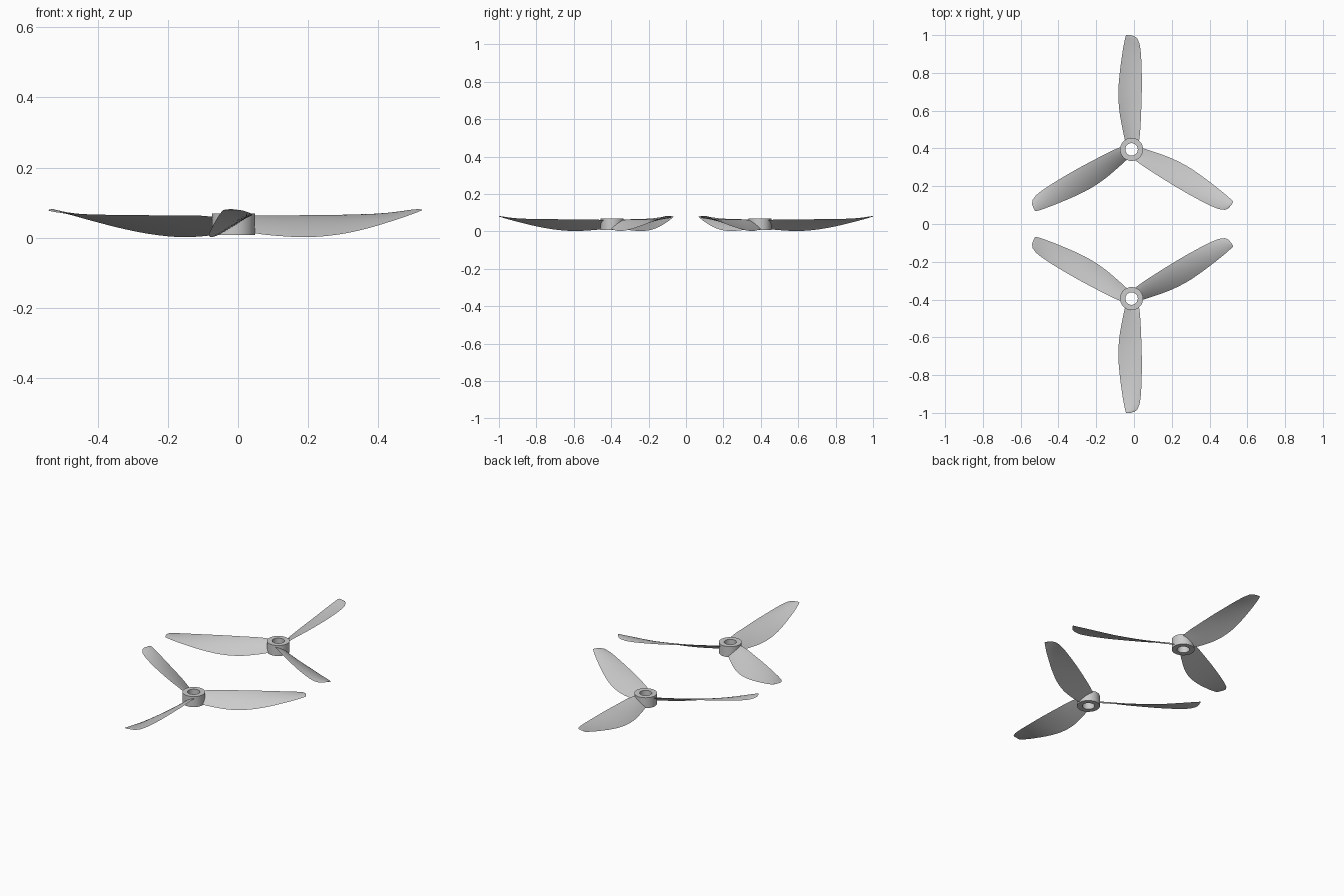
import bpy, bmesh, math

if "Cube" in bpy.data.objects:
    bpy.data.objects.remove(bpy.data.objects["Cube"])

HX, HY = -0.013, 0.395          # hub centre of the rear rotor
# station: radius, trailing offset, trailing z, leading offset, leading z, thickness
STATIONS = [
    (0.045, -0.034, 0.014, 0.040, 0.060, 0.010),
    (0.10, -0.046, 0.007, 0.046, 0.064, 0.009),
    (0.20, -0.064, 0.002, 0.051, 0.064, 0.008),
    (0.30, -0.070, 0.009, 0.054, 0.065, 0.007),
    (0.40, -0.063, 0.026, 0.054, 0.066, 0.006),
    (0.50, -0.050, 0.050, 0.050, 0.069, 0.005),
    (0.56, -0.040, 0.066, 0.042, 0.073, 0.005),
    (0.588, -0.034, 0.074, 0.030, 0.077, 0.004),
    (0.600, -0.031, 0.078, 0.014, 0.079, 0.003),
    (0.605, -0.029, 0.079, -0.010, 0.080, 0.002),
]
CHORD = 10


def spline(p0, p1, p2, p3, t):
    return [0.5 * (2*b + (c - a)*t + (2*a - 5*b + 4*c - d)*t*t + (3*b - a - 3*c + d)*t**3)
            for a, b, c, d in zip(p0, p1, p2, p3)]


def dense_stations():
    out, n = [], len(STATIONS)
    for i in range(n - 1):
        p = [STATIONS[min(max(i + k, 0), n - 1)] for k in (-1, 0, 1, 2)]
        steps = 4 if i < 6 else 1
        out += [spline(*p, s / steps) for s in range(steps)]
    return out + [STATIONS[-1]]


def finish(name, bm):
    bmesh.ops.recalc_face_normals(bm, faces=bm.faces)
    me = bpy.data.meshes.new(name)
    bm.to_mesh(me)
    bm.free()
    ob = bpy.data.objects.new(name, me)
    bpy.context.collection.objects.link(ob)
    bpy.ops.object.select_all(action='DESELECT')
    bpy.context.view_layer.objects.active = ob
    ob.select_set(True)
    bpy.ops.object.shade_smooth_by_angle(angle=math.radians(35))


def loft(bm, rings, closed):
    n = len(rings)
    for i in range(n if closed else n - 1):
        a, b = rings[i], rings[(i + 1) % n]
        for j in range(len(a)):
            k = (j + 1) % len(a)
            bm.faces.new((a[j], a[k], b[k], b[j]))


# Twisted, cambered blade: thin closed sections lofted along the radius
def blade(name, angle, side):
    bm = bmesh.new()
    c, s = math.cos(angle), math.sin(angle)
    rings = []
    for r, w0, z0, w1, z1, th in dense_stations():
        ts = [(i / CHORD, 1) for i in range(CHORD + 1)]
        ts += [(i / CHORD, -1) for i in range(CHORD - 1, 0, -1)]
        ring = []
        for t, sg in ts:
            bulge = 4 * t * (1 - t)
            w = w0 + (w1 - w0) * t
            z = z0 + (z1 - z0) * t + bulge * (sg * th / 2 + 0.04 * (w1 - w0))
            x, y = r * c + w * s, r * s - w * c
            ring.append(bm.verts.new((HX + x, side * (HY + y), z)))
        rings.append(ring)
    loft(bm, rings, False)
    bm.faces.new(rings[0])
    bm.faces.new(rings[-1])
    finish(name, bm)


# Hub: short tube with a through bore
def hub(name, side):
    bm = bmesh.new()
    rings = []
    for k in range(48):
        a = math.tau * k / 48
        rings.append([bm.verts.new((HX + r * math.cos(a), side * HY + r * math.sin(a), z))
                      for r, z in ((0.061, 0.008), (0.061, 0.070), (0.033, 0.070), (0.033, 0.008))])
    loft(bm, rings, True)
    finish(name, bm)


# Two counter-rotating three-blade rotors, mirrored front to back
for label, side in (("rear", 1), ("front", -1)):
    hub(label + "_hub", side)
    for i in range(3):
        blade(f"{label}_blade_{i + 1}", math.radians(90 + 120 * i), side)
